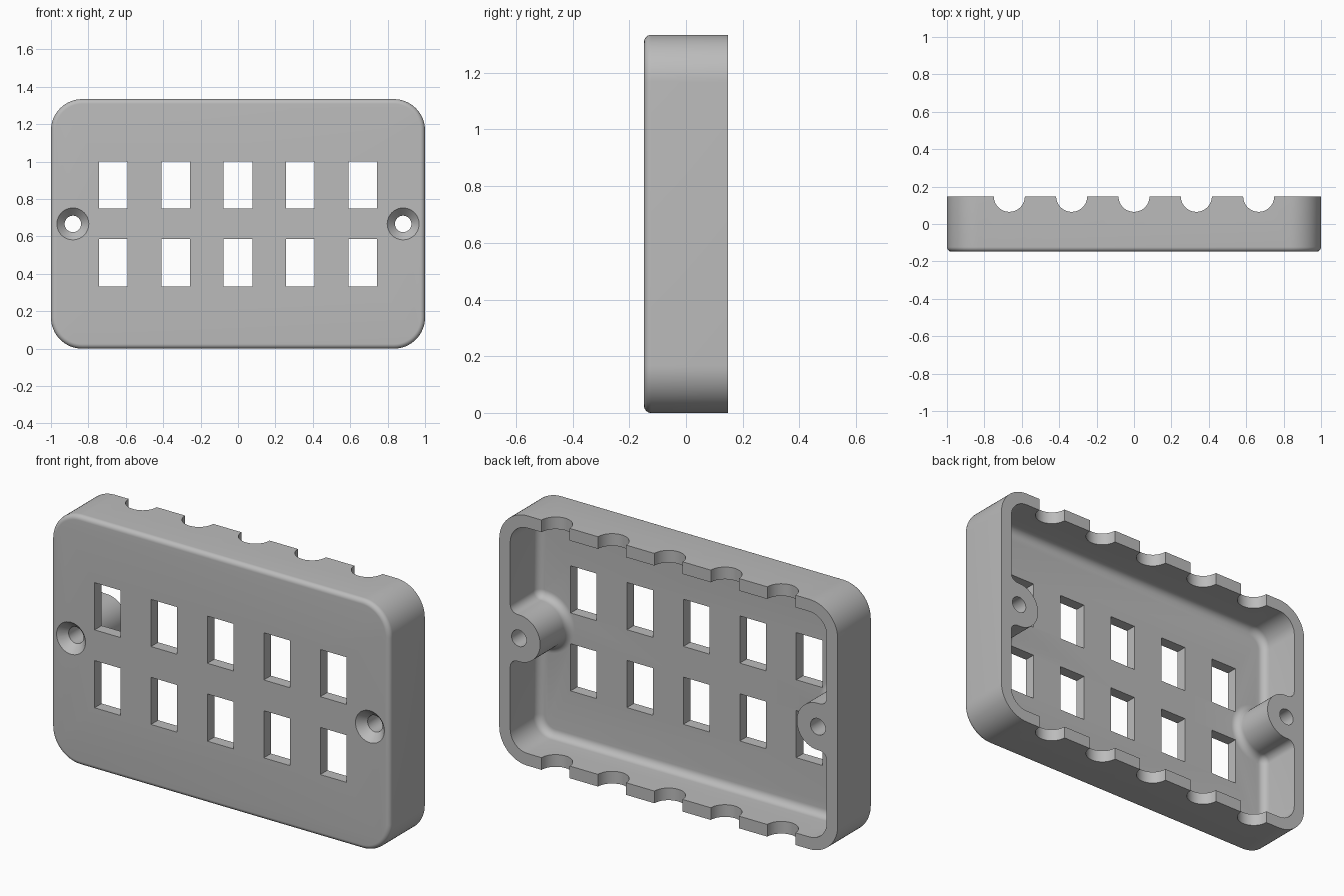
import bpy, bmesh
from math import sin, cos, pi, atan2, sqrt
from mathutils import Vector

cube = bpy.data.objects.get("Cube")
if cube:
    bpy.data.objects.remove(cube, do_unlink=True)

# Main sizes
HALF_W, HALF_H, HALF_D = 1.0, 0.667, 0.148
CORNER, WALL, FLOOR = 0.167, 0.065, 0.06
EDGE_R, FILLET = 0.025, 0.042
BOSS_X, BOSS_R = 0.883, 0.125
PITCH = 1 / 3

grey = bpy.data.materials.new("plain grey")
grey.use_nodes = True
colour = (0.5, 0.5, 0.5, 1)
grey.diffuse_color = colour
grey.node_tree.nodes["Principled BSDF"].inputs["Base Color"].default_value = colour


def arc(cx, cz, r, a0, a1, n):
    return [(cx + r * cos(a0 + (a1 - a0) * i / n), cz + r * sin(a0 + (a1 - a0) * i / n))
            for i in range(n + 1)]


def both_ends(half):
    return half + [(-x, -z) for x, z in half]


def shell_outline(inset):
    x, z, r = HALF_W - CORNER, HALF_H - CORNER, CORNER - inset
    return both_ends(arc(x, -z, r, -pi / 2, 0, 16) + arc(x, z, r, 0, pi / 2, 16))


def cavity_outline(inset):
    # Rounded rectangle that wraps around a screw boss at each end
    w, h, corner = HALF_W - WALL, HALF_H - WALL, CORNER - WALL
    x, z, r = w - corner, h - corner, corner - inset
    fx = w - FILLET
    fz = sqrt((BOSS_R + FILLET) ** 2 - (fx - BOSS_X) ** 2)
    a = atan2(fz, fx - BOSS_X)
    half = arc(x, -z, r, -pi / 2, 0, 12)
    half += arc(fx, -fz, FILLET - inset, 0, pi - a, 8)
    half += arc(BOSS_X, 0, BOSS_R + inset, -a, a - 2 * pi, 28)[1:-1]
    half += arc(fx, fz, FILLET - inset, a - pi, 0, 8)
    half += arc(x, z, r, 0, pi / 2, 12)
    return both_ends(half)


def loft(name, layers):
    # Skin a closed solid through (y, outline) layers
    bm = bmesh.new()
    rings = [[bm.verts.new((x, y, z + HALF_H)) for x, z in pts] for y, pts in layers]
    for a, b in zip(rings, rings[1:]):
        for i in range(len(a)):
            j = (i + 1) % len(a)
            bm.faces.new((a[i], a[j], b[j], b[i]))
    bm.faces.new(rings[0])
    bm.faces.new(rings[-1])
    bmesh.ops.recalc_face_normals(bm, faces=bm.faces)
    mesh = bpy.data.meshes.new(name)
    bm.to_mesh(mesh)
    bm.free()
    mesh.materials.append(grey)
    obj = bpy.data.objects.new(name, mesh)
    bpy.context.collection.objects.link(obj)
    return obj


def rounded_layers(outline, y_face, y_open, radius, steps=8):
    # Outline sweep with a quarter-round at y_face
    layers = []
    for i in range(steps + 1):
        t = pi / 2 * i / steps
        layers.append((y_face + radius * (1 - sin(t)), outline(radius * (1 - cos(t)))))
    layers.reverse()
    return layers + [(y_open, outline(0))]


def cut(target, cutter):
    cutter.hide_render = True
    mod = target.modifiers.new("cut", "BOOLEAN")
    mod.operation, mod.solver, mod.object = "DIFFERENCE", "EXACT", cutter
    bpy.ops.object.select_all(action="DESELECT")
    bpy.context.view_layer.objects.active = target
    target.select_set(True)
    bpy.ops.object.modifier_apply(modifier=mod.name)
    bpy.data.objects.remove(cutter, do_unlink=True)


# Outer shell, rounded at the front edge
def ordered(layers):
    return sorted(layers, key=lambda layer: layer[0])


case = loft("cover_case", ordered(rounded_layers(shell_outline, -HALF_D, HALF_D, EDGE_R)))

# Hollow, open at the back, leaving the two screw bosses
cut(case, loft("cavity", ordered(
    rounded_layers(cavity_outline, -HALF_D + FLOOR, HALF_D + 0.1, FILLET - 0.002))))

# Countersunk screw holes
for side in (-1, 1):
    profile = [(-0.158, 0.095), (-0.105, 0.044), (0.25, 0.044)]
    cut(case, loft("screw_hole", [(y, arc(side * BOSS_X, 0, r, 0, 2 * pi, 40)[:-1])
                                  for y, r in profile]))

for col in range(-2, 3):
    x = col * PITCH
    # Two rows of rectangular windows
    for row in (-1, 1):
        z = row * 0.208
        rect = [(x + sx * 0.077, z + sz * 0.126)
                for sx, sz in ((-1, -1), (1, -1), (1, 1), (-1, 1))]
        cut(case, loft("window", [(-0.3, rect), (0, rect)]))
    # Half-round notches through the top and bottom walls
    bpy.ops.mesh.primitive_cylinder_add(vertices=48, radius=0.083, depth=2,
                                        location=(x, HALF_D, HALF_H))
    cut(case, bpy.context.object)

# Smooth the curves, keep the edges crisp
bpy.ops.object.select_all(action="DESELECT")
case.select_set(True)
bpy.context.view_layer.objects.active = case
bpy.ops.object.shade_smooth_by_angle(angle=pi / 6)
case.data.materials.clear()
case.data.materials.append(grey)
for poly in case.data.polygons:
    poly.material_index = 0
